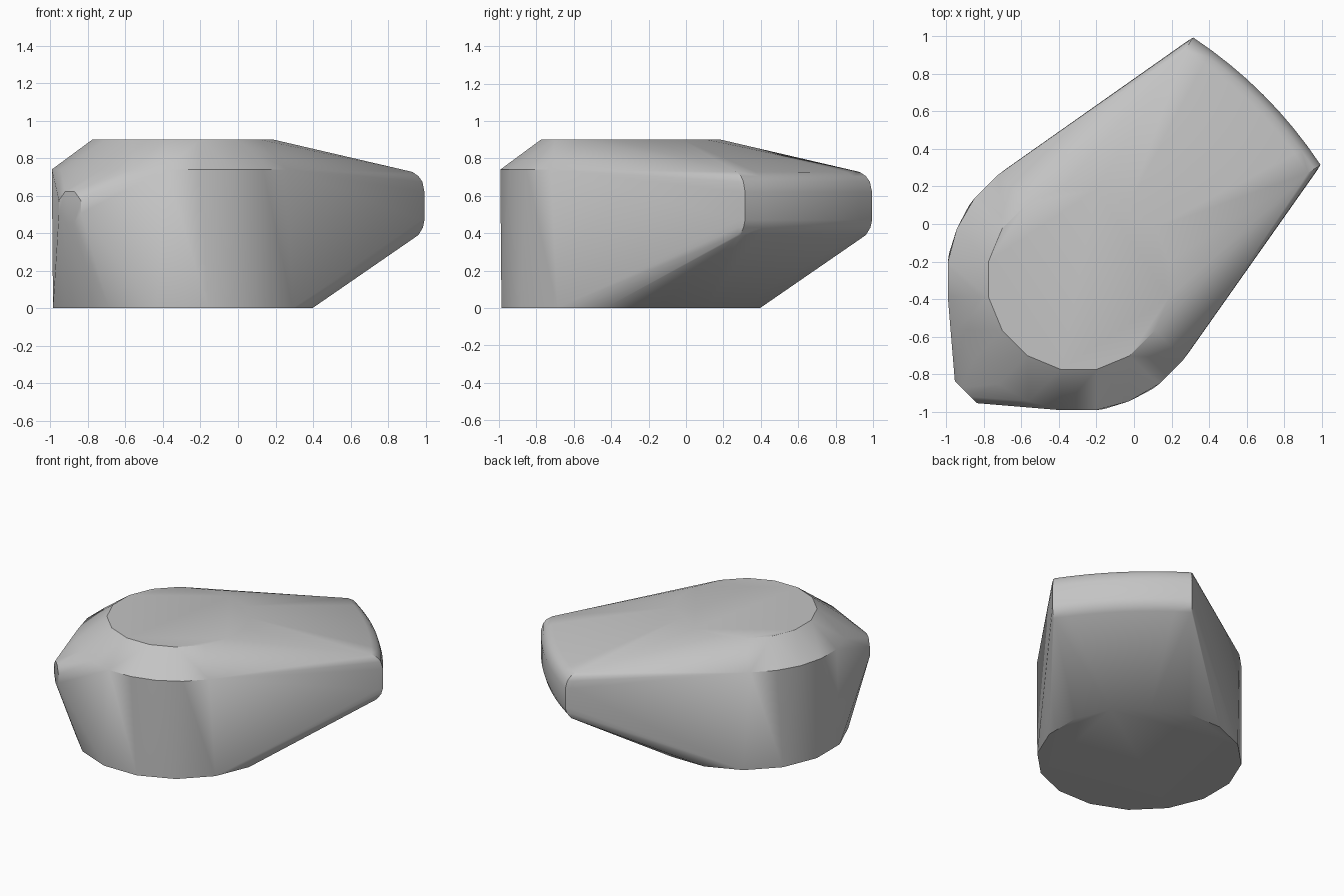
import bpy, bmesh, math
from mathutils import Vector

if "Cube" in bpy.data.objects:
    bpy.data.objects.remove(bpy.data.objects["Cube"], do_unlink=True)

R = math.sqrt(0.5)
CENTRE = -0.295


def place(u, v, z):
    """u runs along the diagonal towards the arm, v across it."""
    return Vector(((u - v) * R, (u + v) * R, z))


def ring(radius, z, sides):
    step = 2 * math.pi / sides
    return [Vector((CENTRE + radius * math.cos((i + 0.5) * step),
                    CENTRE + radius * math.sin((i + 0.5) * step), z))
            for i in range(sides)]


# Round body: base, shoulder and flat top
points = ring(0.705, 0, 16) + ring(0.704, 0.74, 24) + ring(0.49, 0.9, 16)

# Rounded, bowed end of the arm: setback, height, half width
profile = [(0.042, 0.39, 0.475), (0.012, 0.43, 0.48), (0, 0.47, 0.48),
           (0, 0.62, 0.48), (0.015, 0.675, 0.478), (0.04, 0.705, 0.472),
           (0.08, 0.727, 0.455)]
for back, z, half in profile:
    for i in range(-4, 5):
        v = half * i / 4
        points.append(place(0.975 - 0.21 * v * v - back, v, z))
    for side in (-1, 1):
        points.append(place(0.89 - back * 0.5, side * (half + 0.009), z))

# Small round nose at the opposite end
for i in range(8):
    a = (i + 0.5) * math.pi / 4
    points.append(place(-1.268, 0.09 * math.cos(a), 0.54 + 0.09 * math.sin(a)))

# Wrap everything in one convex shell
bm = bmesh.new()
for p in points:
    bm.verts.new(p)
hull = bmesh.ops.convex_hull(bm, input=bm.verts)
loose = [v for v in bm.verts if not v.link_faces]
bmesh.ops.delete(bm, geom=loose, context='VERTS')
bmesh.ops.dissolve_limit(bm, angle_limit=math.radians(0.5),
                         verts=bm.verts, edges=bm.edges)
bmesh.ops.recalc_face_normals(bm, faces=bm.faces)
mesh = bpy.data.meshes.new("tapered_body")
bm.to_mesh(mesh)
bm.free()
body = bpy.data.objects.new("tapered_body", mesh)
bpy.context.collection.objects.link(body)

# Plain grey finish
grey = bpy.data.materials.new("plain_grey")
grey.use_nodes = True
colour = (0.55, 0.55, 0.55, 1)
grey.diffuse_color = colour
grey.node_tree.nodes["Principled BSDF"].inputs["Base Color"].default_value = colour
mesh.materials.append(grey)

bpy.context.view_layer.objects.active = body
body.select_set(True)
bpy.ops.object.shade_smooth_by_angle(angle=math.radians(30))
